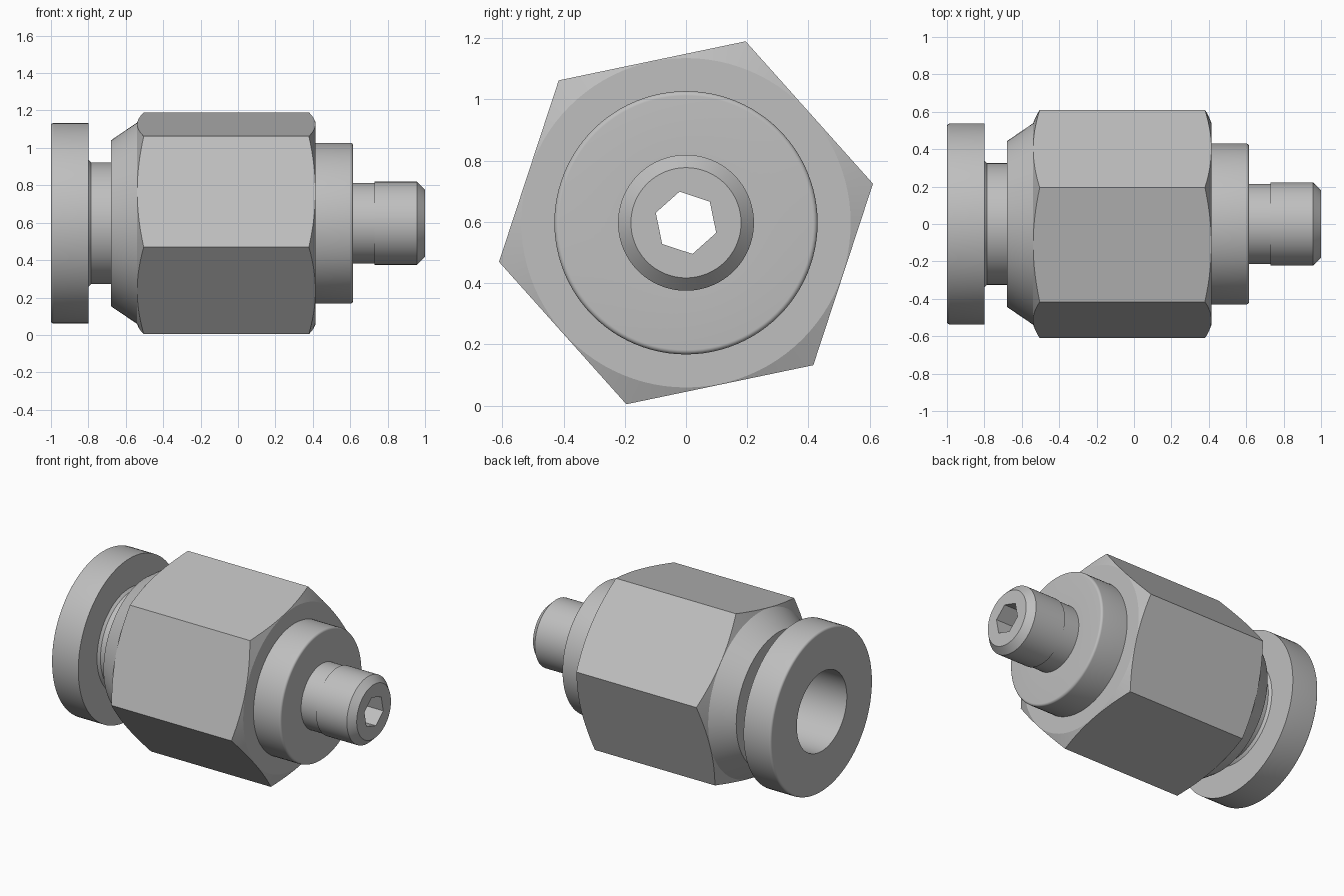
import bpy
import bmesh
import math

if "Cube" in bpy.data.objects:
    bpy.data.objects.remove(bpy.data.objects["Cube"])

AXIS_Z = 0.597   # height of the long axis, which runs along x
BORE = 0.263     # tube bore radius

metal = bpy.data.materials.new("plain grey metal")
metal.use_nodes = True
grey = (0.52, 0.52, 0.52, 1)
metal.diffuse_color = grey
metal.node_tree.nodes["Principled BSDF"].inputs["Base Color"].default_value = grey


def make_object(name, bm):
    bmesh.ops.recalc_face_normals(bm, faces=bm.faces)
    mesh = bpy.data.meshes.new(name)
    bm.to_mesh(mesh)
    bm.free()
    mesh.materials.append(metal)
    obj = bpy.data.objects.new(name, mesh)
    obj.location.z = AXIS_Z
    bpy.context.collection.objects.link(obj)
    return obj


def lathe(name, profile, closed, segments=96):
    """Revolve (x, radius) points around the long axis."""
    bm = bmesh.new()
    verts = [bm.verts.new((x, 0, r)) for x, r in profile]
    edges = [bm.edges.new(pair) for pair in zip(verts, verts[1:])]
    if closed:
        edges.append(bm.edges.new((verts[-1], verts[0])))
    bmesh.ops.spin(bm, geom=verts + edges, cent=(0, 0, 0), axis=(1, 0, 0),
                   angle=math.tau, steps=segments, use_duplicate=False)
    bmesh.ops.remove_doubles(bm, verts=bm.verts, dist=1e-4)
    return make_object(name, bm)


def hex_prism(name, x0, x1, radius, turn):
    bm = bmesh.new()
    corners = [math.radians(turn + 60 * k) for k in range(6)]
    face = bm.faces.new([bm.verts.new((x0, radius * math.cos(a), radius * math.sin(a)))
                         for a in corners])
    new = bmesh.ops.extrude_face_region(bm, geom=[face])["geom"]
    bmesh.ops.translate(bm, vec=(x1 - x0, 0, 0),
                        verts=[v for v in new if isinstance(v, bmesh.types.BMVert)])
    # keep the start cap so the prism is closed
    if not face.is_valid or sum(len(e.link_faces) != 2 for e in bm.edges):
        bmesh.ops.holes_fill(bm, edges=bm.edges, sides=6)
    return make_object(name, bm)


def activate(obj):
    bpy.ops.object.select_all(action='DESELECT')
    obj.select_set(True)
    bpy.context.view_layer.objects.active = obj


def combine(obj, tool, operation):
    mod = obj.modifiers.new("cut", 'BOOLEAN')
    mod.operation = operation
    mod.solver = 'EXACT'
    mod.object = tool
    activate(obj)
    bpy.ops.object.modifier_apply(modifier=mod.name)
    bpy.data.objects.remove(tool)


def rounded(x, r, size, side):
    """Arc that rounds an outer corner; side is -1 or +1 along x."""
    arc = [(x + side * size * (math.sin(t) - 1), r + size * (math.cos(t) - 1))
           for t in (math.radians(15 * k) for k in range(7))]
    return arc if side > 0 else arc[::-1]


# Release collar with its neck
collar = lathe("release_collar", [
    (-1, BORE), *rounded(-1, 0.537, 0.015, -1), (-0.8, 0.537), (-0.8, 0.34),
    (-0.785, 0.325), (-0.68, 0.325), (-0.68, BORE)], closed=True)

# Hexagonal body, chamfered at both ends, with a conical nose
body = hex_prism("hex_body", -0.8, 0.6, 0.624, 11.8)
turned = lathe("turned_shape", [
    (-0.68, BORE), (-0.68, 0.443), (-0.54, 0.538), (-0.495, 0.646),
    (0.37, 0.646), (0.415, 0.538), (0.415, BORE)], closed=True)
combine(body, turned, 'INTERSECT')

# Flange and stud with a hexagonal socket running through to the bore
stem = lathe("flange_and_stud", [
    (0.3, 0), (0.3, BORE), (0.415, BORE), (0.415, 0.43),
    *rounded(0.615, 0.43, 0.015, 1), (0.615, 0.215), (0.73, 0.215),
    (0.73, 0.222), (0.957, 0.222), (1, 0.18), (1, 0)], closed=False)
socket = hex_prism("socket_cutter", 0.2, 1.1, 0.104, 41.6)
combine(stem, socket, 'DIFFERENCE')

for part in (collar, body, stem):
    activate(part)
    bpy.ops.object.shade_smooth_by_angle(angle=math.radians(20))
